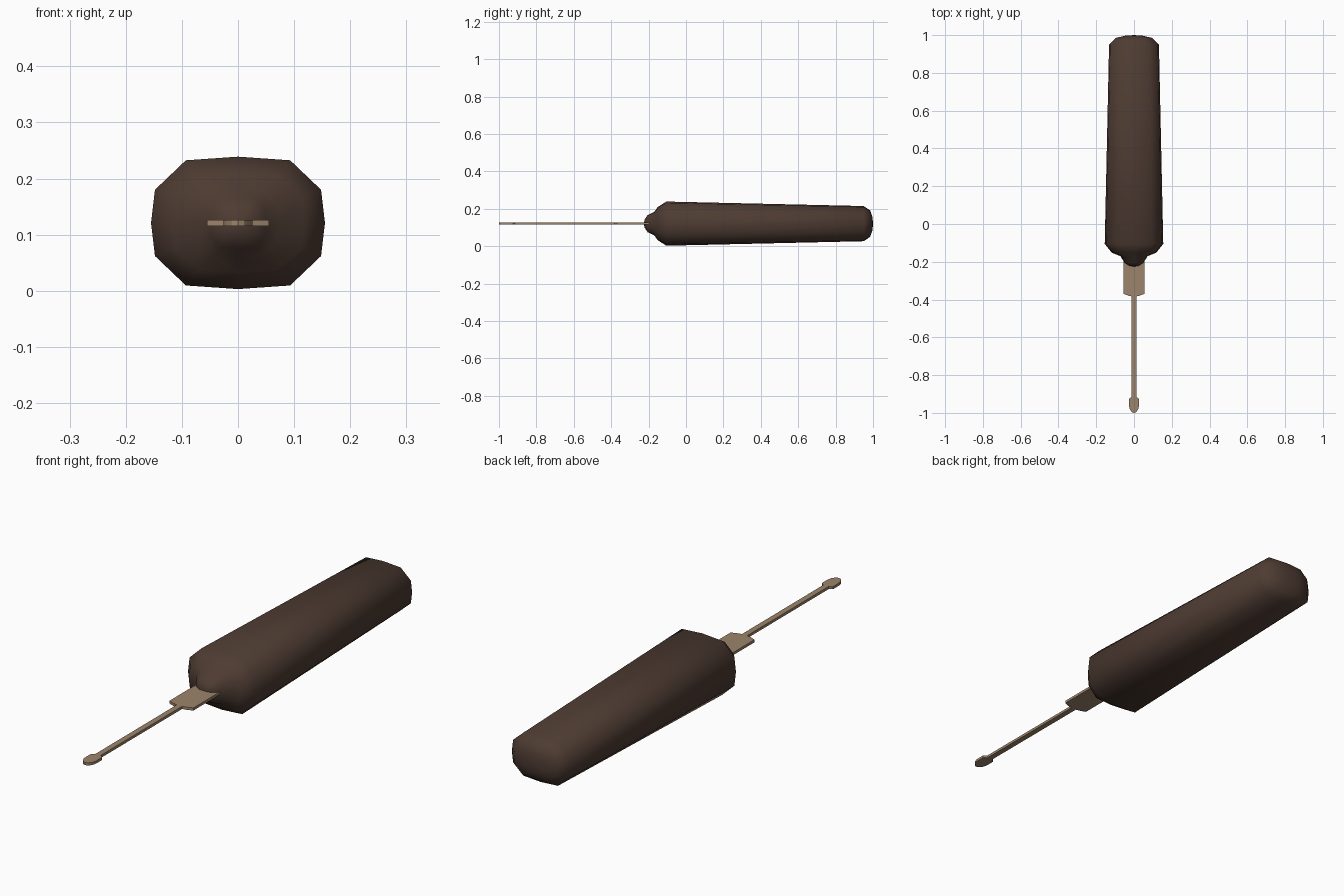
import bpy, bmesh, math

cube = bpy.data.objects.get("Cube")
if cube:
    bpy.data.objects.remove(cube, do_unlink=True)

MID_Z = 0.121


def material(name, rgb):
    m = bpy.data.materials.new(name)
    m.use_nodes = True
    m.diffuse_color = (*rgb, 1)
    m.node_tree.nodes["Principled BSDF"].inputs["Base Color"].default_value = (*rgb, 1)
    return m


def make_object(name, bm, mat, angle):
    bmesh.ops.recalc_face_normals(bm, faces=bm.faces[:])
    mesh = bpy.data.meshes.new(name)
    bm.to_mesh(mesh)
    bm.free()
    mesh.materials.append(mat)
    ob = bpy.data.objects.new(name, mesh)
    bpy.context.collection.objects.link(ob)
    bpy.ops.object.select_all(action='DESELECT')
    ob.select_set(True)
    bpy.context.view_layer.objects.active = ob
    bpy.ops.object.shade_smooth_by_angle(angle=math.radians(angle))
    return ob


brown = material("dark brown", (0.075, 0.044, 0.032))
tan = material("tan metal", (0.33, 0.235, 0.15))

# Handle: a twelve-sided rounded section lofted along y
quarter = [(1, 0), (0.955, 0.5), (0.6, 0.945), (0, 1)]
half = quarter + [(-x, z) for x, z in quarter[-2::-1]]
section = half + [(x, -z) for x, z in half[-2:0:-1]]
# (y, half width, half height)
rings = [(-0.222, 0.025, 0.02), (-0.205, 0.05, 0.046), (-0.17, 0.072, 0.062),
         (-0.152, 0.118, 0.088), (-0.105, 0.155, 0.118),
         (0.95, 0.132, 0.094), (0.985, 0.097, 0.07), (0.997, 0.045, 0.035)]
bm = bmesh.new()
loops = [[bm.verts.new((x * w, y, MID_Z + z * h)) for x, z in section]
         for y, w, h in rings]
n = len(section)
for a, b in zip(loops, loops[1:]):
    for i in range(n):
        j = (i + 1) % n
        bm.faces.new((a[i], a[j], b[j], b[i]))
# Shallow cones close both ends
for ring, y in ((loops[0], -0.225), (loops[-1], 1.0)):
    tip = bm.verts.new((0, y, MID_Z))
    for i in range(n):
        bm.faces.new((ring[i], ring[(i + 1) % n], tip))
make_object("handle", bm, brown, 180)


def plate(name, right_side, thickness):
    """Flat plate from a mirrored half outline."""
    outline = right_side + [(-x, y) for x, y in reversed(right_side) if x > 0]
    bm = bmesh.new()
    face = bm.faces.new([bm.verts.new((x, y, MID_Z - thickness / 2)) for x, y in outline])
    top = bmesh.ops.extrude_face_region(bm, geom=[face])["geom"]
    bmesh.ops.translate(bm, vec=(0, 0, thickness),
                        verts=[v for v in top if isinstance(v, bmesh.types.BMVert)])
    make_object(name, bm, tan, 30)


# Metal blade: wide tang, thin shaft and rounded tip in one plate
plate("blade", [(0.055, -0.18), (0.055, -0.37), (0.028, -0.38), (0.012, -0.383),
                (0.012, -0.915), (0.026, -0.925), (0.026, -0.965),
                (0.021, -0.984), (0.011, -0.996), (0, -1.0)], 0.011)
